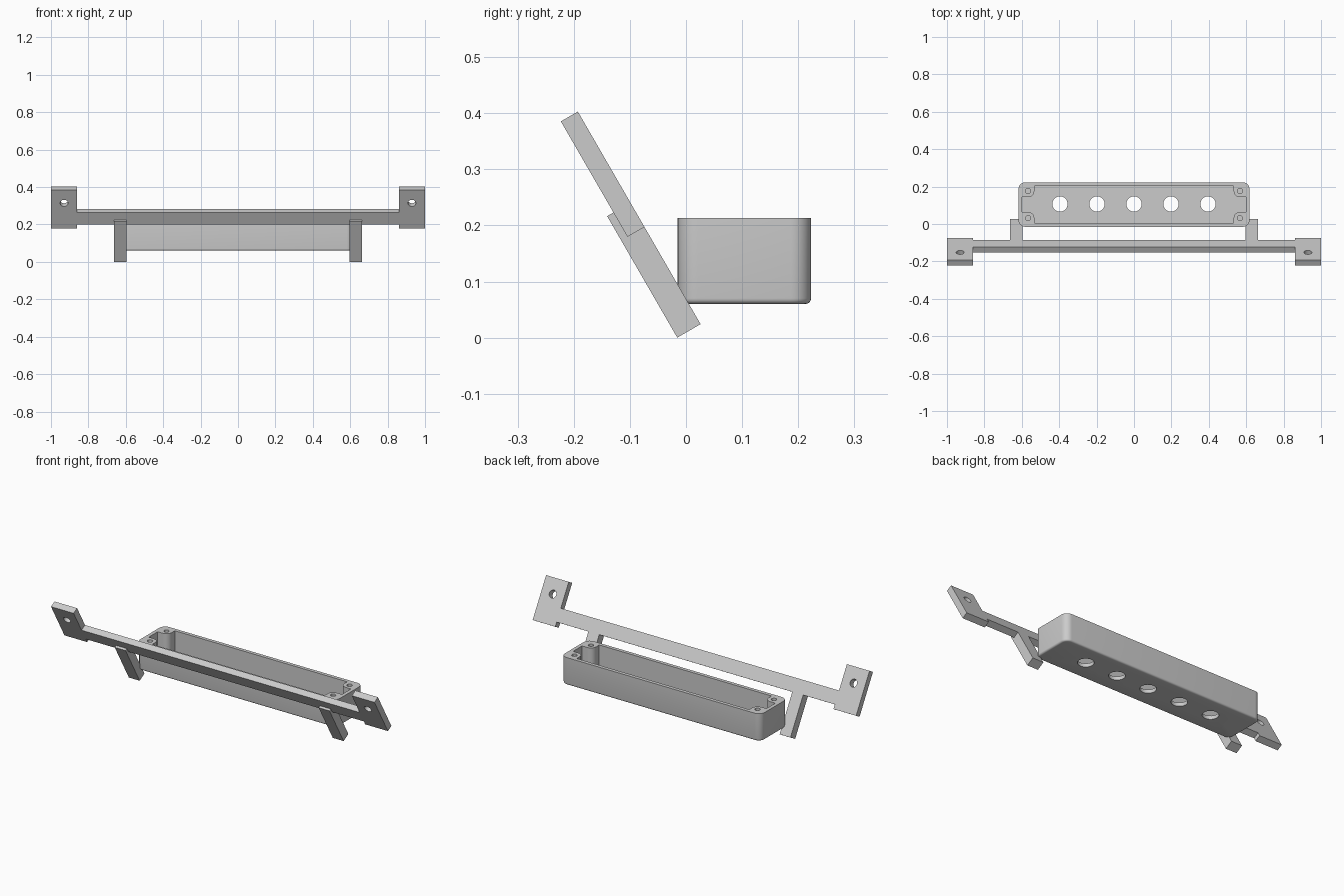
import bpy, bmesh, math
from mathutils import Matrix

if "Cube" in bpy.data.objects:
    bpy.data.objects.remove(bpy.data.objects["Cube"], do_unlink=True)

GREY = bpy.data.materials.new("plain grey")
GREY.use_nodes = True
COL = (0.6, 0.6, 0.6, 1)
GREY.diffuse_color = COL
GREY.node_tree.nodes["Principled BSDF"].inputs["Base Color"].default_value = COL


def loft(name, rings):
    """Closed solid through matching rings of 3D points."""
    bm = bmesh.new()
    loops = [[bm.verts.new(p) for p in r] for r in rings]
    n = len(loops[0])
    for a, b in zip(loops, loops[1:]):
        for i in range(n):
            j = (i + 1) % n
            bm.faces.new((a[i], a[j], b[j], b[i]))
    bm.faces.new(loops[0][::-1])
    bm.faces.new(loops[-1])
    bmesh.ops.recalc_face_normals(bm, faces=bm.faces)
    me = bpy.data.meshes.new(name)
    bm.to_mesh(me)
    bm.free()
    me.materials.append(GREY)
    ob = bpy.data.objects.new(name, me)
    bpy.context.collection.objects.link(ob)
    return ob


def prism_z(name, pts, z0, z1):
    return loft(name, [[(x, y, z) for x, y in pts] for z in (z0, z1)])


def prism_x(name, pts, x0, x1):
    return loft(name, [[(x, y, z) for y, z in pts] for x in (x0, x1)])


def circle(cx, cy, r, n=32):
    return [(cx + r * math.cos(2 * math.pi * i / n),
             cy + r * math.sin(2 * math.pi * i / n)) for i in range(n)]


def cut(ob, cutters):
    bpy.context.view_layer.objects.active = ob
    for c in cutters:
        m = ob.modifiers.new("cut", "BOOLEAN")
        m.operation, m.solver, m.object = "DIFFERENCE", "EXACT", c
        bpy.ops.object.modifier_apply(modifier=m.name)
        bpy.data.objects.remove(c, do_unlink=True)


def smooth(ob):
    bpy.ops.object.select_all(action="DESELECT")
    ob.select_set(True)
    bpy.context.view_layer.objects.active = ob
    bpy.ops.object.shade_smooth_by_angle(angle=math.radians(32))


# Tilted bracket: built upright, then leaned towards the front
LEAN = Matrix.Translation((0, 0.026, 0.024)) @ Matrix.Rotation(math.radians(30), 4, "X")
THIN, THICK = 0.035, 0.048
BAR0, BAR1 = 0.2245, 0.298
bracket = [prism_x("cross_bar", [(-THIN, BAR0), (0, BAR0), (0, BAR1), (-THIN, BAR1)],
                   -0.86, 0.86)]

# Legs lap over the front of the bar
LEG = [(0, 0), (0, BAR0), (-THIN, BAR0), (-THIN, 0.25), (-THICK, 0.25), (-THICK, 0)]
TAB = [(-THIN, 0.2), (0, 0.2), (0, 0.4375), (-THIN, 0.4375)]
for side, s in (("left", 1), ("right", -1)):
    bracket.append(prism_x(side + "_leg", LEG, s * 0.597, s * 0.664))
    # End tab with a screw hole
    tab = prism_x(side + "_mounting_tab", TAB, s * 0.86, s * 1.0)
    ring = circle(s * 0.93, 0.355, 0.021)
    cut(tab, [loft("hole_cutter", [[(x, y, z) for x, z in ring] for y in (-0.1, 0.1)])])
    smooth(tab)
    bracket.append(tab)
for ob in bracket:
    ob.matrix_world = LEAN

# Open tray with rounded corners and a softened bottom edge
HX, HY, CY = 0.6175, 0.119, 0.104
Z0, Z1, FLOOR = 0.06, 0.213, 0.08


def rounded_rect(hx, hy, r, n=8):
    pts = []
    for q, (sx, sy) in enumerate(((1, 1), (-1, 1), (-1, -1), (1, -1))):
        for i in range(n + 1):
            a = (q + i / n) * math.pi / 2
            pts.append((sx * (hx - r) + r * math.cos(a),
                        CY + sy * (hy - r) + r * math.sin(a)))
    return pts


R, EDGE = 0.036, 0.01
rings = []
for i in range(5):
    a = i / 4 * math.pi / 2
    inset = EDGE * (1 - math.sin(a))
    z = Z0 + EDGE * (1 - math.cos(a))
    rings.append([(x, y, z) for x, y in rounded_rect(HX - inset, HY - inset, R - inset)])
rings.append([(x, y, Z1) for x, y in rounded_rect(HX, HY, R)])
tray = loft("tray", rings)

# Cavity outline leaves a rounded screw post in each corner
BX, BY, BR = 0.566, 0.0725, 0.033
WX, WY = HX - 0.02, HY - 0.02
quarter = [(WX, BY - BR)]
for i in range(9):
    a = math.radians(270 - 90 * i / 8)
    quarter.append((BX + BR * math.cos(a), BY + BR * math.sin(a)))
quarter.append((BX - BR, WY))
outline = []
for sx, sy in ((1, 1), (-1, 1), (-1, -1), (1, -1)):
    part = quarter if sx * sy > 0 else quarter[::-1]
    outline += [(sx * x, CY + sy * y) for x, y in part]
cutters = [prism_z("cavity_cutter", outline, FLOOR, Z1 + 0.1)]

# Screw holes in the posts, and five round holes in the floor
for sx in (1, -1):
    for sy in (1, -1):
        cutters.append(prism_z("screw_cutter", circle(sx * BX, CY + sy * BY, 0.014, 24),
                               0.1, Z1 + 0.1))
for i in range(-2, 3):
    cutters.append(prism_z("floor_cutter", circle(i * 0.198, 0.107, 0.041), 0.0, 0.15))
cut(tray, cutters)
smooth(tray)
